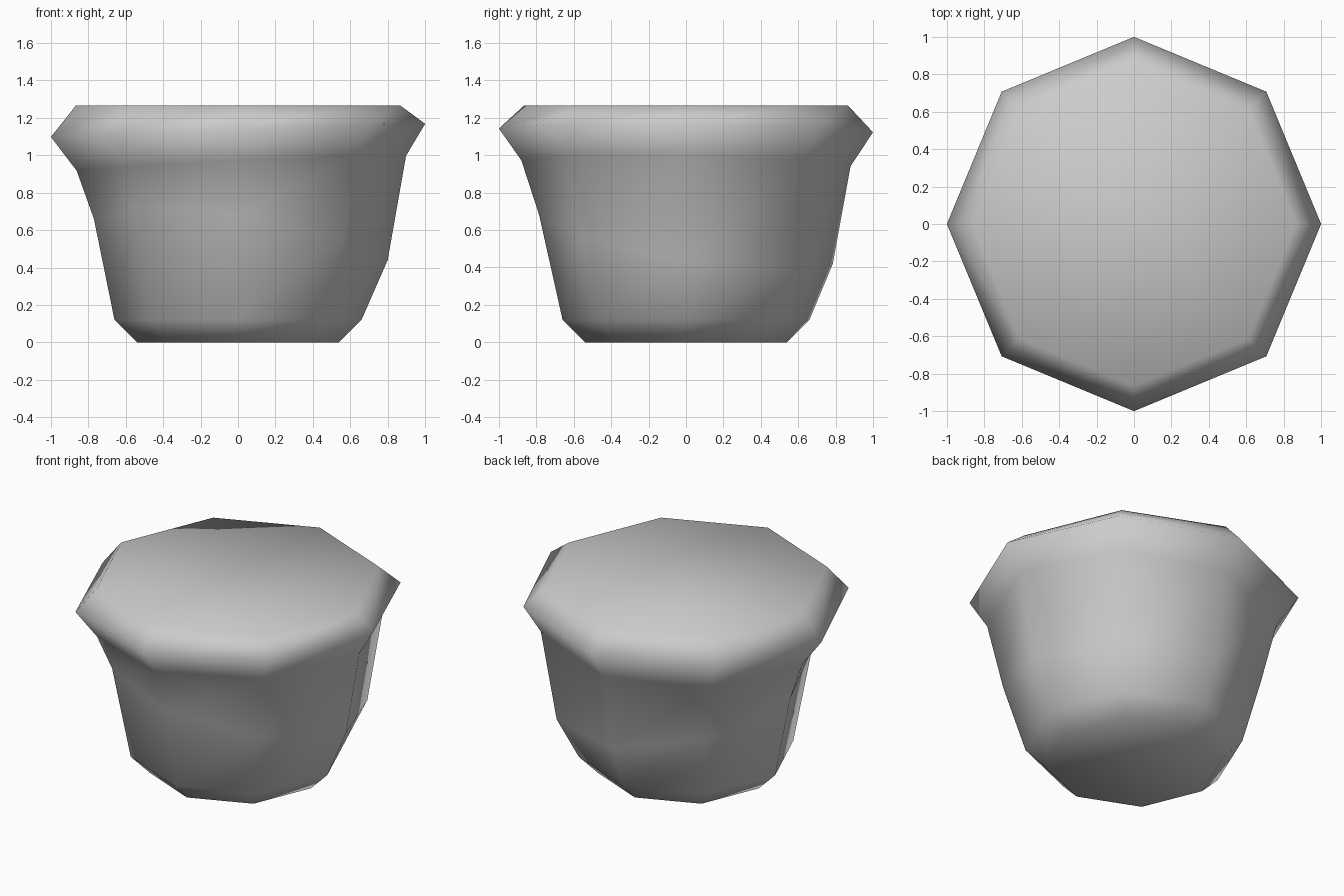
import bpy
import bmesh
from math import cos, sin, pi

cube = bpy.data.objects.get("Cube")
if cube:
    bpy.data.objects.remove(cube, do_unlink=True)

SIDES = 8

grey = bpy.data.materials.new("plain_grey")
grey.use_nodes = True
colour = (0.6, 0.6, 0.6, 1)
grey.diffuse_color = colour
grey.node_tree.nodes["Principled BSDF"].inputs["Base Color"].default_value = colour

# Rings from base to lid: radius, height, then how each leans along x and y
rings = [
    (0.54, 0.0, 0, 0, 0),
    (0.66, 0.12, 0, 0, 0),
    (0.785, 0.55, 0.015, -0.11, -0.13),    # uneven belly
    (0.88, 0.957, 0.018, 0.04, -0.015),    # neck under the lip
    (1.0, 1.133, 0, 0.035, -0.01),         # outer lip
    (0.865, 1.267, 0, 0, 0),               # flat top
]

bm = bmesh.new()
loops = []
for radius, height, widen, lean_x, lean_y in rings:
    loop = []
    for i in range(SIDES):
        a = 2 * pi * i / SIDES
        r = radius + widen * cos(a)
        z = height + lean_x * cos(a) + lean_y * sin(a)
        loop.append(bm.verts.new((r * cos(a), r * sin(a), z)))
    loops.append(loop)

# Side walls and the two caps
for low, high in zip(loops, loops[1:]):
    for i in range(SIDES):
        j = (i + 1) % SIDES
        bm.faces.new((low[i], low[j], high[j], high[i]))
bm.faces.new(loops[0][::-1])
bm.faces.new(loops[-1])
for face in bm.faces:
    face.smooth = True
bmesh.ops.recalc_face_normals(bm, faces=bm.faces)

mesh = bpy.data.meshes.new("lidded_pot")
bm.to_mesh(mesh)
bm.free()
mesh.materials.append(grey)
pot = bpy.data.objects.new("lidded_pot", mesh)
bpy.context.collection.objects.link(pot)
